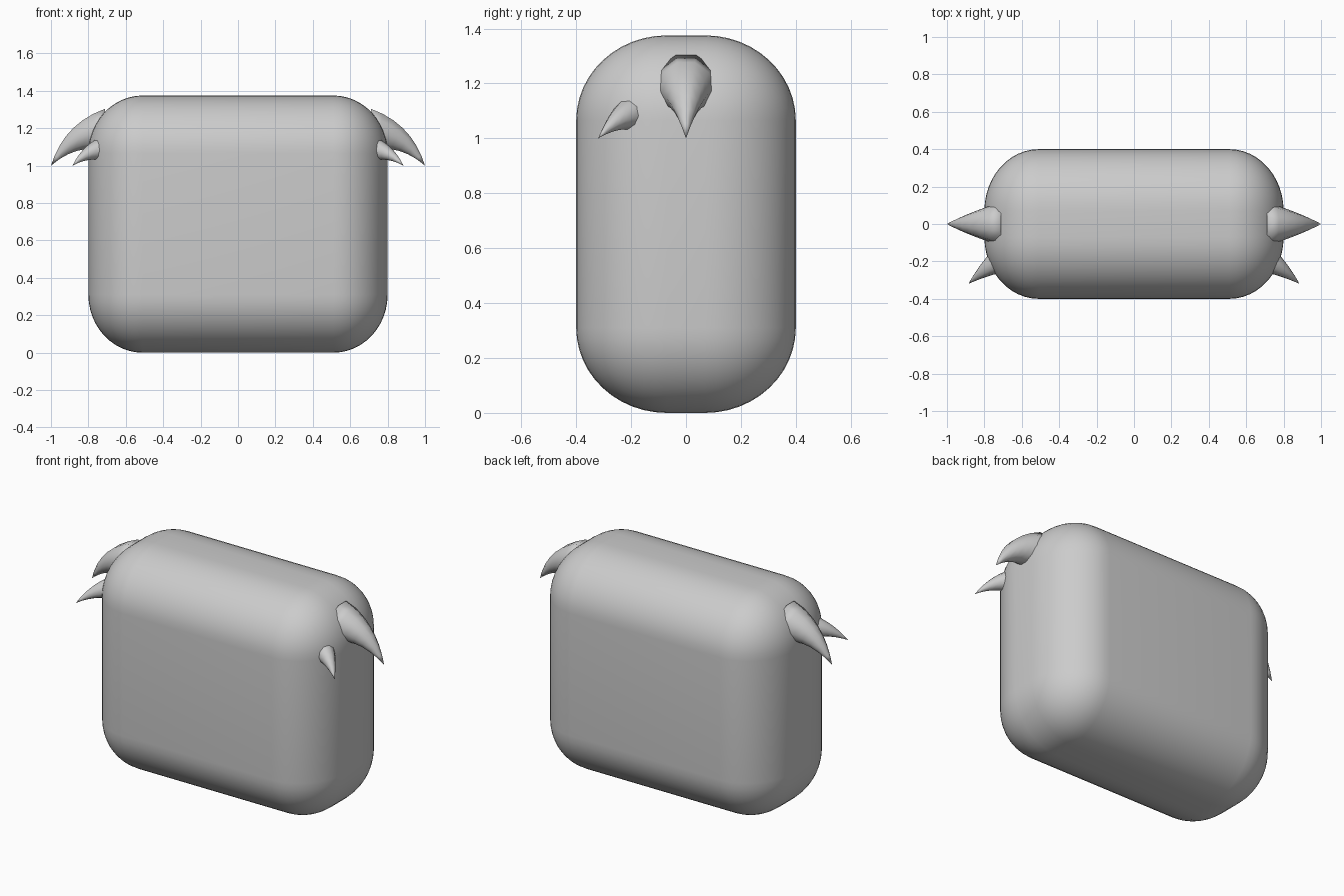
import bpy, bmesh, math
from mathutils import Vector

if "Cube" in bpy.data.objects:
    bpy.data.objects.remove(bpy.data.objects["Cube"], do_unlink=True)

# Single grey clay material
clay = bpy.data.materials.new("grey_clay")
clay.use_nodes = True
clay.diffuse_color = (0.6, 0.6, 0.6, 1)
clay.node_tree.nodes["Principled BSDF"].inputs["Base Color"].default_value = (0.6, 0.6, 0.6, 1)


def finish(name, bm):
    bmesh.ops.recalc_face_normals(bm, faces=bm.faces)
    mesh = bpy.data.meshes.new(name)
    bm.to_mesh(mesh)
    bm.free()
    mesh.materials.append(clay)
    mesh.shade_smooth()
    obj = bpy.data.objects.new(name, mesh)
    bpy.context.collection.objects.link(obj)
    return obj


# Pillow-shaped body: a box with wide rounded corners
SIZE = Vector((1.6, 0.8, 1.375))
ROUND = Vector((0.29, 0.33, 0.31))
bm = bmesh.new()
bmesh.ops.create_cube(bm, size=1)
for v in bm.verts:
    v.co = Vector([c * s / r for c, s, r in zip(v.co, SIZE, ROUND)])
bmesh.ops.bevel(bm, geom=bm.edges[:], offset=1, segments=12, profile=0.5,
                affect='EDGES')
for v in bm.verts:
    v.co = v.co * ROUND + Vector((0, 0, SIZE.z / 2))
finish("body", bm)


def horn(name, base, bend, tip, radius, sides=10, rings=7):
    """Curved spike tapering along a bent path."""
    a, b, c = Vector(base), Vector(bend), Vector(tip)
    bm = bmesh.new()
    loops = []
    for i in range(rings):
        t = i / rings
        p = a * (1 - t) ** 2 + b * 2 * t * (1 - t) + c * t * t
        d = ((b - a) * (1 - t) + (c - b) * t).normalized()
        side = d.cross(Vector((0, 0, 1))).normalized()
        up = side.cross(d)
        r = radius * (1 - t)
        loops.append([bm.verts.new(p + side * r * math.cos(k * math.tau / sides)
                                   + up * r * math.sin(k * math.tau / sides))
                      for k in range(sides)])
    point = bm.verts.new(c)
    for k in range(sides):
        n = (k + 1) % sides
        for low, high in zip(loops, loops[1:]):
            bm.faces.new((low[k], low[n], high[n], high[k]))
        bm.faces.new((loops[-1][k], loops[-1][n], point))
    bm.faces.new(loops[0])
    return finish(name, bm)


# Large side horns and small front horns, one of each per side
for label, s in (("left", 1), ("right", -1)):
    horn(label + "_large_horn", (s * 0.70, 0, 1.19), (s * 0.89, 0, 1.17),
         (s * 1.0, 0, 1.0), 0.12)
    horn(label + "_small_horn", (s * 0.71, -0.19, 1.09), (s * 0.81, -0.25, 1.08),
         (s * 0.885, -0.32, 1.0), 0.07)
